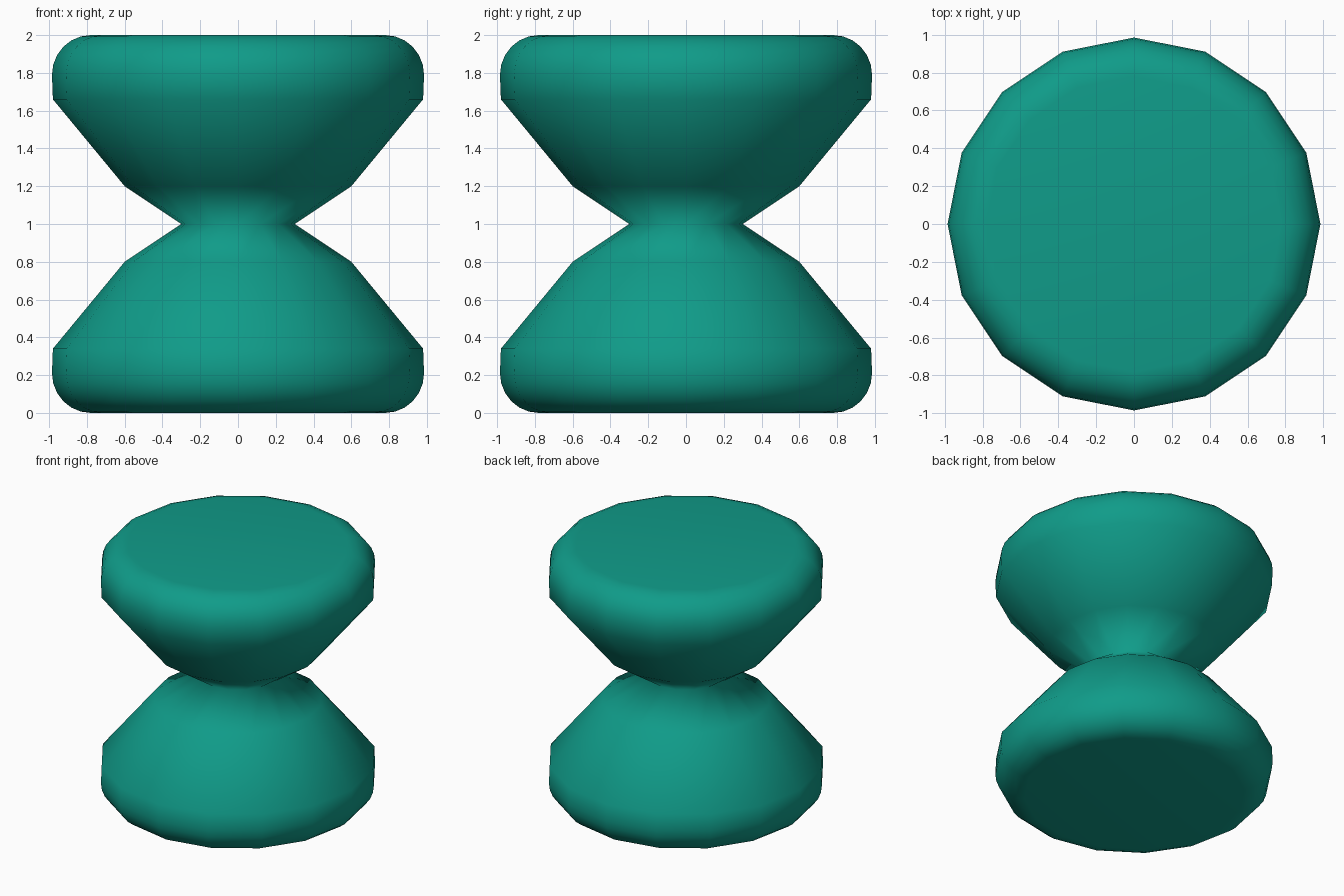
import bpy
import bmesh
from math import sin, cos, pi

SIDES = 16
STEPS = 6

cube = bpy.data.objects.get("Cube")
if cube:
    bpy.data.objects.remove(cube, do_unlink=True)

# Teal material
teal = bpy.data.materials.new("teal")
teal.use_nodes = True
colour = (0.005, 0.33, 0.25, 1)
teal.diffuse_color = colour
teal.node_tree.nodes["Principled BSDF"].inputs["Base Color"].default_value = colour

# Upper half outline as (radius, height above the waist), ending in a rounded rim
waist = (0.30, 0.0)
upper = [(0.60, 0.20), (0.98, 0.66)]
for i in range(STEPS + 1):
    a = i / STEPS * pi / 2
    upper.append((0.78 + 0.205 * cos(a), 0.79 + 0.21 * sin(a)))

# Mirror the outline below the waist
lower = [(r, -h) for r, h in reversed(upper)]
profile = lower + [waist] + upper

# Turn the outline into rings, bridge them and cap both ends
bm = bmesh.new()
rings = []
for r, h in profile:
    rings.append([bm.verts.new((r * cos(2 * pi * k / SIDES),
                                r * sin(2 * pi * k / SIDES), 1 + h))
                  for k in range(SIDES)])
for low, high in zip(rings, rings[1:]):
    for k in range(SIDES):
        n = (k + 1) % SIDES
        bm.faces.new((low[k], low[n], high[n], high[k]))
bm.faces.new(rings[-1])
bm.faces.new(reversed(rings[0]))
for face in bm.faces:
    face.smooth = True

mesh = bpy.data.meshes.new("hourglass_body")
bm.to_mesh(mesh)
bm.free()
mesh.materials.append(teal)
body = bpy.data.objects.new("hourglass_body", mesh)
bpy.context.collection.objects.link(body)
